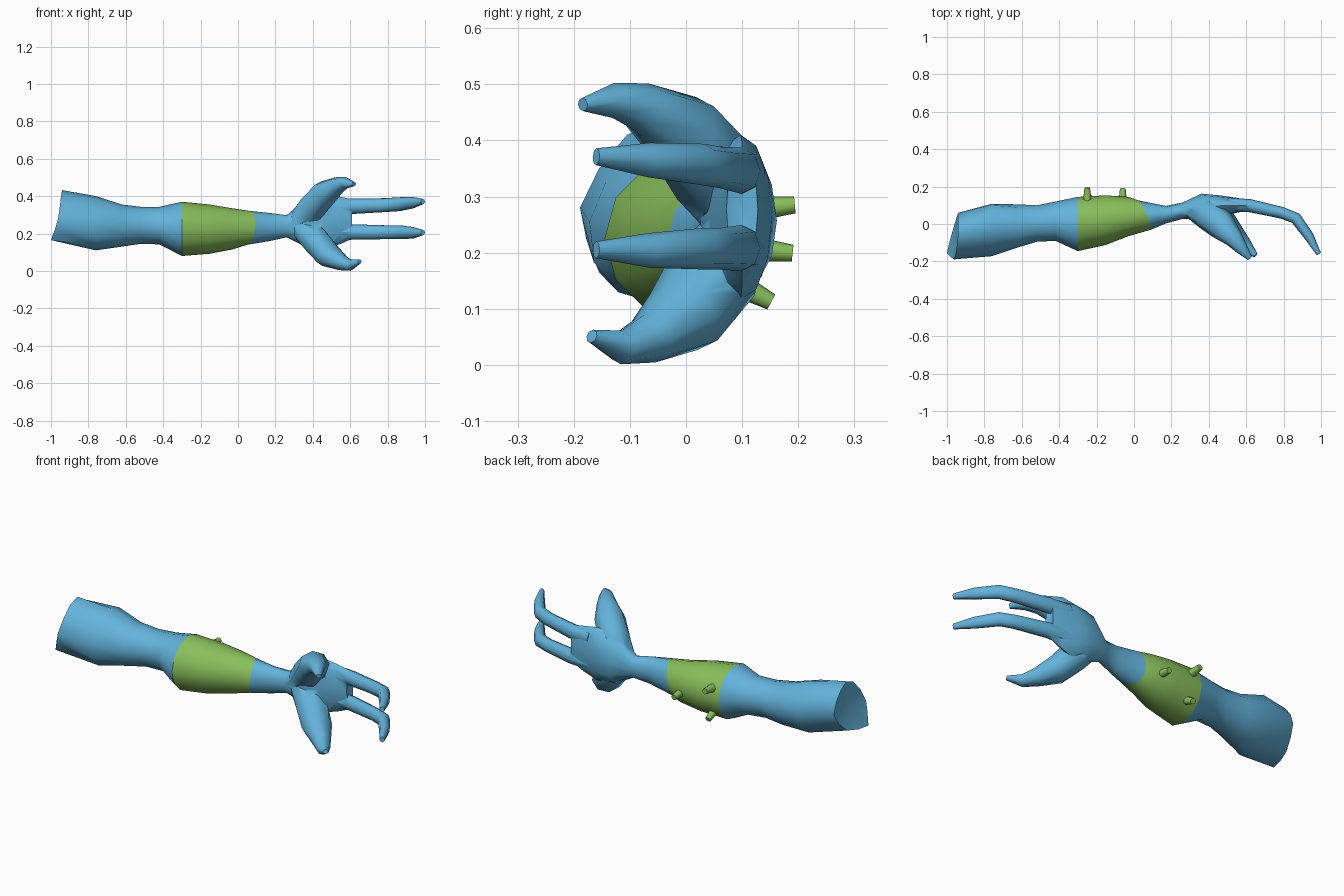
import bpy, bmesh, math
from mathutils import Vector

if "Cube" in bpy.data.objects:
    bpy.data.objects.remove(bpy.data.objects["Cube"])

SIDES = 12


def material(name, rgb):
    m = bpy.data.materials.new(name)
    m.diffuse_color = (*rgb, 1)
    m.use_nodes = True
    m.node_tree.nodes["Principled BSDF"].inputs["Base Color"].default_value = m.diffuse_color
    return m


BLUE = material("blue_skin", (0.125, 0.45, 0.71))
GREEN = material("green_sleeve", (0.25, 0.52, 0.105))


def shade(ob, angle):
    bpy.ops.object.select_all(action='DESELECT')
    ob.select_set(True)
    bpy.context.view_layer.objects.active = ob
    bpy.ops.object.shade_smooth_by_angle(angle=math.radians(angle))


def skin(name, rings, mat, start_tip=None, end_tip=None, angle=50):
    """Bridge rings of points into a tube, closing the ends with fans."""
    bm = bmesh.new()
    loops = [[bm.verts.new(p) for p in r] for r in rings]
    n = len(loops[0])
    for a, b in zip(loops, loops[1:]):
        for i in range(n):
            j = (i + 1) % n
            bm.faces.new((a[i], a[j], b[j], b[i]))
    for loop, tip in ((loops[0], start_tip), (loops[-1], end_tip)):
        if tip is not None:
            c = bm.verts.new(tip)
            for i in range(n):
                bm.faces.new((loop[i], loop[(i + 1) % n], c))
    bmesh.ops.recalc_face_normals(bm, faces=bm.faces)
    # open tubes have no inside, so check orientation against the axis
    f = next(iter(bm.faces))
    mid = sum((v.co for v in loops[0] + loops[1]), Vector()) / (2 * n)
    if f.normal.dot(f.calc_center_median() - mid) < 0:
        bmesh.ops.reverse_faces(bm, faces=bm.faces)
    me = bpy.data.meshes.new(name)
    bm.to_mesh(me)
    bm.free()
    me.materials.append(mat)
    ob = bpy.data.objects.new(name, me)
    bpy.context.collection.objects.link(ob)
    shade(ob, angle)
    return ob


def section(x, y0, y1, z0, z1, ty=0.0, tz=0.0, skew=0.0):
    """Oval limb section between y and z limits, slanted by ty and tz."""
    cy, cz, ry, rz = (y0 + y1) / 2, (z0 + z1) / 2, (y1 - y0) / 2, (z1 - z0) / 2
    pts = []
    for i in range(SIDES):
        a = 2 * math.pi * i / SIDES
        dz = rz * math.sin(a)
        dy = ry * math.cos(a) + skew * dz
        pts.append(Vector((x + ty * dy + tz * dz, cy + dy, cz + dz)))
    return pts


def digit(name, path, mat=BLUE, flat=1.0, sides=8, angle=60):
    """Tapered tube along (x, y, z, radius) points; flat scales it sideways."""
    pts = [Vector(p[:3]) for p in path]
    rings = []
    for k, p in enumerate(pts):
        t = (pts[min(k + 1, len(pts) - 1)] - pts[max(k - 1, 0)]).normalized()
        side = t.cross(Vector((0, 0, 1))).normalized()
        up = side.cross(t)
        r = path[k][3]
        rings.append([p + side * r * flat * math.cos(a) + up * r * math.sin(a)
                      for a in (2 * math.pi * i / sides for i in range(sides))])
    return skin(name, rings, mat, pts[0], pts[-1], angle)


# Upper arm with a slanted, uneven, slightly hollow cut end
cut_end = [Vector(p) for p in (
    (-0.94, 0.06, 0.29), (-0.94, 0.04, 0.35), (-0.94, 0.0, 0.40),
    (-0.94, -0.05, 0.432), (-0.945, -0.105, 0.41), (-0.952, -0.155, 0.35),
    (-0.962, -0.189, 0.28), (-0.978, -0.178, 0.225), (-1.0, -0.155, 0.165),
    (-0.985, -0.09, 0.165), (-0.965, -0.02, 0.18), (-0.95, 0.03, 0.23))]
elbow_edge = section(-0.30, -0.145, 0.145, 0.08, 0.37)
cuff_edge = section(0.06, -0.03, 0.125, 0.14, 0.32, ty=-0.42, tz=0.1)
skin("upper_arm", [
    cut_end,
    section(-0.76, -0.172, 0.108, 0.11, 0.40, skew=0.15),
    section(-0.62, -0.125, 0.105, 0.13, 0.355),
    section(-0.52, -0.095, 0.10, 0.145, 0.343),
    section(-0.42, -0.09, 0.12, 0.142, 0.343),
    elbow_edge], BLUE, start_tip=(-0.94, -0.06, 0.29))

# Forearm sleeve
skin("sleeve", [
    elbow_edge,
    section(-0.15, -0.112, 0.153, 0.092, 0.355),
    section(-0.03, -0.065, 0.145, 0.115, 0.335),
    cuff_edge], GREEN)

# Wrist widening into the palm
hand = skin("hand", [
    cuff_edge,
    section(0.17, 0.003, 0.097, 0.16, 0.31),
    section(0.26, 0.027, 0.115, 0.18, 0.298),
    section(0.36, 0.025, 0.162, 0.13, 0.385),
    section(0.46, 0.042, 0.153, 0.115, 0.41),
    section(0.55, 0.06, 0.14, 0.145, 0.396),
    section(0.61, 0.072, 0.128, 0.172, 0.384)], BLUE,
    start_tip=(0.06, 0.048, 0.23), end_tip=(0.60, 0.10, 0.275))
parts = []

# Two long fingers with bent tips
for name, heights in (("upper_finger", (0.345, 0.346, 0.352, 0.357, 0.365, 0.371)),
                      ("lower_finger", (0.208, 0.208, 0.207, 0.207, 0.204, 0.205))):
    spine = ((0.50, 0.105, 0.043), (0.62, 0.098, 0.041), (0.79, 0.060, 0.037),
             (0.865, 0.031, 0.037), (0.935, -0.065, 0.031), (0.988, -0.160, 0.015))
    parts.append(digit(name, [(x, y, z, r) for (x, y, r), z in zip(spine, heights)],
                       flat=0.85))

# Thick outer digits splaying above and below the palm
parts.append(digit("upper_thumb", [
    (0.30, 0.08, 0.26, 0.045), (0.395, 0.055, 0.338, 0.078),
    (0.468, -0.008, 0.418, 0.070), (0.535, -0.078, 0.459, 0.045),
    (0.575, -0.13, 0.471, 0.031), (0.62, -0.184, 0.464, 0.012)], flat=1.12))
parts.append(digit("lower_thumb", [
    (0.31, 0.08, 0.24, 0.045), (0.41, 0.052, 0.167, 0.078),
    (0.482, -0.004, 0.085, 0.070), (0.55, -0.064, 0.047, 0.045),
    (0.60, -0.115, 0.031, 0.030), (0.65, -0.168, 0.051, 0.012)], flat=1.12))

# Fuse the digits into the hand so that it is one skin
for part in parts:
    mod = hand.modifiers.new("fuse", 'BOOLEAN')
    mod.operation = 'UNION'
    mod.solver = 'EXACT'
    mod.object = part
    hand.modifiers.move(len(hand.modifiers) - 1, 0)
    bpy.context.view_layer.objects.active = hand
    bpy.ops.object.modifier_apply(modifier=mod.name)
    bpy.data.objects.remove(part, do_unlink=True)
# Drop the temporary wrist cap that sits inside the cuff
bm = bmesh.new()
bm.from_mesh(hand.data)
bm.normal_update()
cap = [f for f in bm.faces if f.normal.x < -0.6 and f.calc_center_median().x < 0.12]
bmesh.ops.delete(bm, geom=cap, context='FACES')
bm.to_mesh(hand.data)
bm.free()
shade(hand, 75)

# Studs on the back of the sleeve
for i, (x, y0, z0, y1, z1) in enumerate(((-0.25, 0.12, 0.278, 0.194, 0.285),
                                         (-0.06, 0.115, 0.207, 0.19, 0.199),
                                         (-0.24, 0.09, 0.145, 0.152, 0.112))):
    digit(f"stud_{i + 1}", [(x, y0, z0, 0.023), (x, y1, z1, 0.015)],
          mat=GREEN, angle=50)
